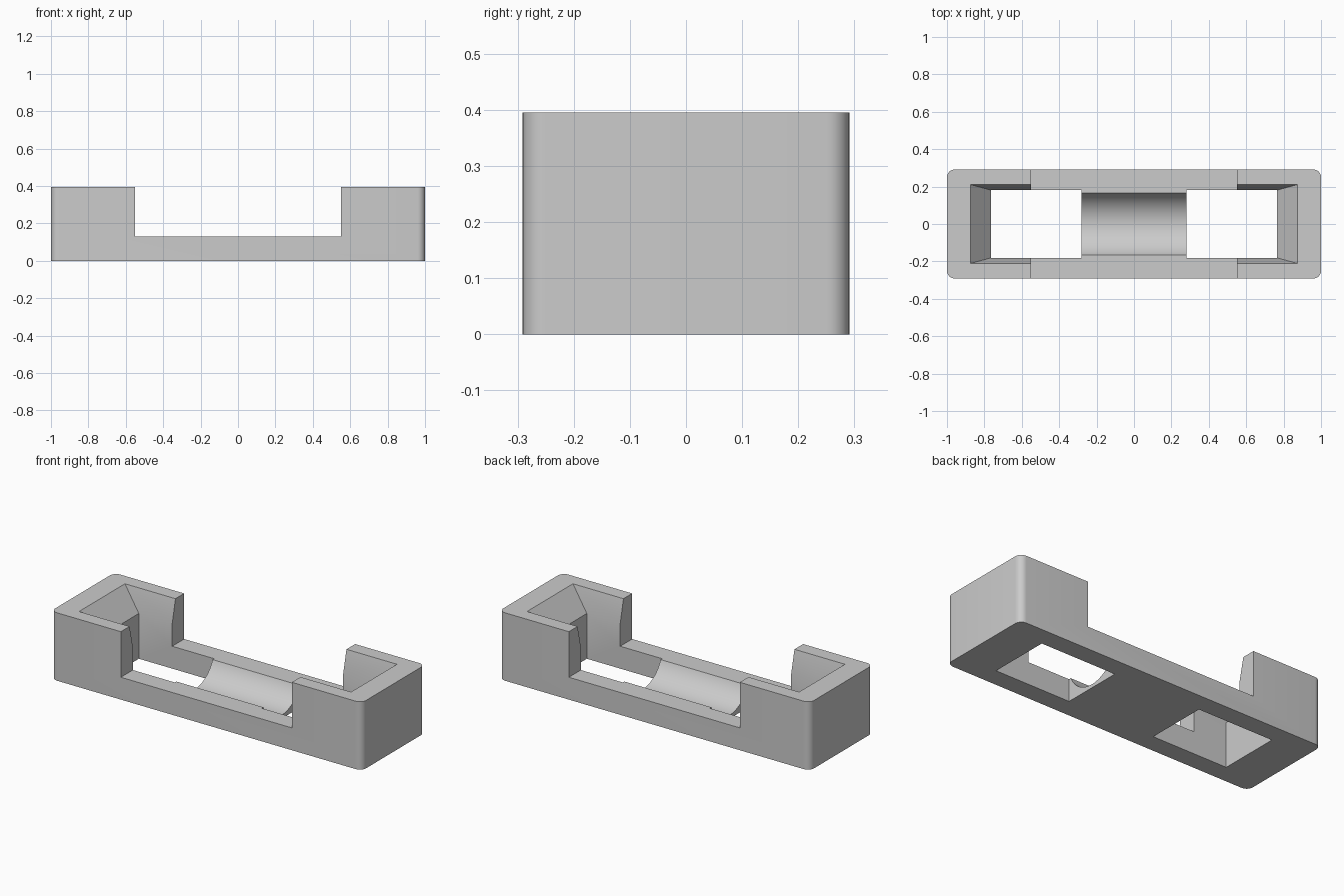
import bpy, bmesh
from math import pi
from mathutils import Matrix

if "Cube" in bpy.data.objects:
    bpy.data.objects.remove(bpy.data.objects["Cube"], do_unlink=True)

LENGTH, WIDTH, HEIGHT = 2.0, 0.582, 0.395
DECK = 0.13          # height of the low middle rails
FUNNEL = 0.263       # height where the pocket starts to flare

grey = bpy.data.materials.new("plain grey")
grey.use_nodes = True
colour = (0.6, 0.6, 0.6, 1)
grey.diffuse_color = colour
grey.node_tree.nodes["Principled BSDF"].inputs["Base Color"].default_value = colour


def finish(name, bm):
    bmesh.ops.recalc_face_normals(bm, faces=bm.faces)
    mesh = bpy.data.meshes.new(name)
    bm.to_mesh(mesh)
    bm.free()
    mesh.materials.append(grey)
    obj = bpy.data.objects.new(name, mesh)
    bpy.context.collection.objects.link(obj)
    return obj


def loft(name, rings, round_corners=0):
    """Stack of rectangles, each (z, x0, x1, half_width)."""
    bm = bmesh.new()
    loops = [[bm.verts.new(p) for p in
              ((x0, -w, z), (x1, -w, z), (x1, w, z), (x0, w, z))]
             for z, x0, x1, w in rings]
    for low, high in zip(loops, loops[1:]):
        for i in range(4):
            j = (i + 1) % 4
            bm.faces.new((low[i], low[j], high[j], high[i]))
    bm.faces.new(loops[0])
    bm.faces.new(loops[-1])
    if round_corners:
        upright = [e for e in bm.edges
                   if abs(e.verts[0].co.z - e.verts[1].co.z) > 0.01]
        bmesh.ops.bevel(bm, geom=upright, offset=round_corners, segments=8,
                        profile=0.5, affect='EDGES')
    return finish(name, bm)


# Block with rounded upright corners
holder = loft("holder_body", [(0, -LENGTH / 2, LENGTH / 2, WIDTH / 2),
                              (HEIGHT, -LENGTH / 2, LENGTH / 2, WIDTH / 2)], 0.04)

# Wide notch between the two end walls
cutters = [loft("notch_cutter", [(DECK, -0.55, 0.55, 0.5), (0.6, -0.55, 0.55, 0.5)])]

# Through pockets with flared mouths, carried on past the top
grow = 1.2
top = FUNNEL + (HEIGHT - FUNNEL) * grow
for side in (-1, 1):
    cutters.append(loft("pocket_cutter", [
        (-0.1, side * 0.28, side * 0.765, 0.181),
        (FUNNEL, side * 0.28, side * 0.765, 0.181),
        (top, side * 0.28, side * (0.765 + 0.11 * grow), 0.181 + 0.03 * grow)]))

# Round saddle across the middle
half_chord, saddle_floor = 0.167, 0.02
depth = DECK - saddle_floor
radius = (half_chord ** 2 + depth ** 2) / (2 * depth)
bm = bmesh.new()
bmesh.ops.create_cone(bm, cap_ends=True, segments=96, radius1=radius,
                      radius2=radius, depth=0.7,
                      matrix=Matrix.Translation((0, 0, saddle_floor + radius))
                      @ Matrix.Rotation(pi / 2, 4, 'Y'))
cutters.append(finish("saddle_cutter", bm))

# Carve the block
bpy.ops.object.select_all(action='DESELECT')
bpy.context.view_layer.objects.active = holder
holder.select_set(True)
for cutter in cutters:
    cutter.hide_render = True
    cut = holder.modifiers.new(cutter.name, 'BOOLEAN')
    cut.operation = 'DIFFERENCE'
    cut.solver = 'EXACT'
    cut.object = cutter
    bpy.ops.object.modifier_apply(modifier=cut.name)
    bpy.data.objects.remove(cutter, do_unlink=True)

bpy.ops.object.shade_smooth_by_angle(angle=pi / 9)
